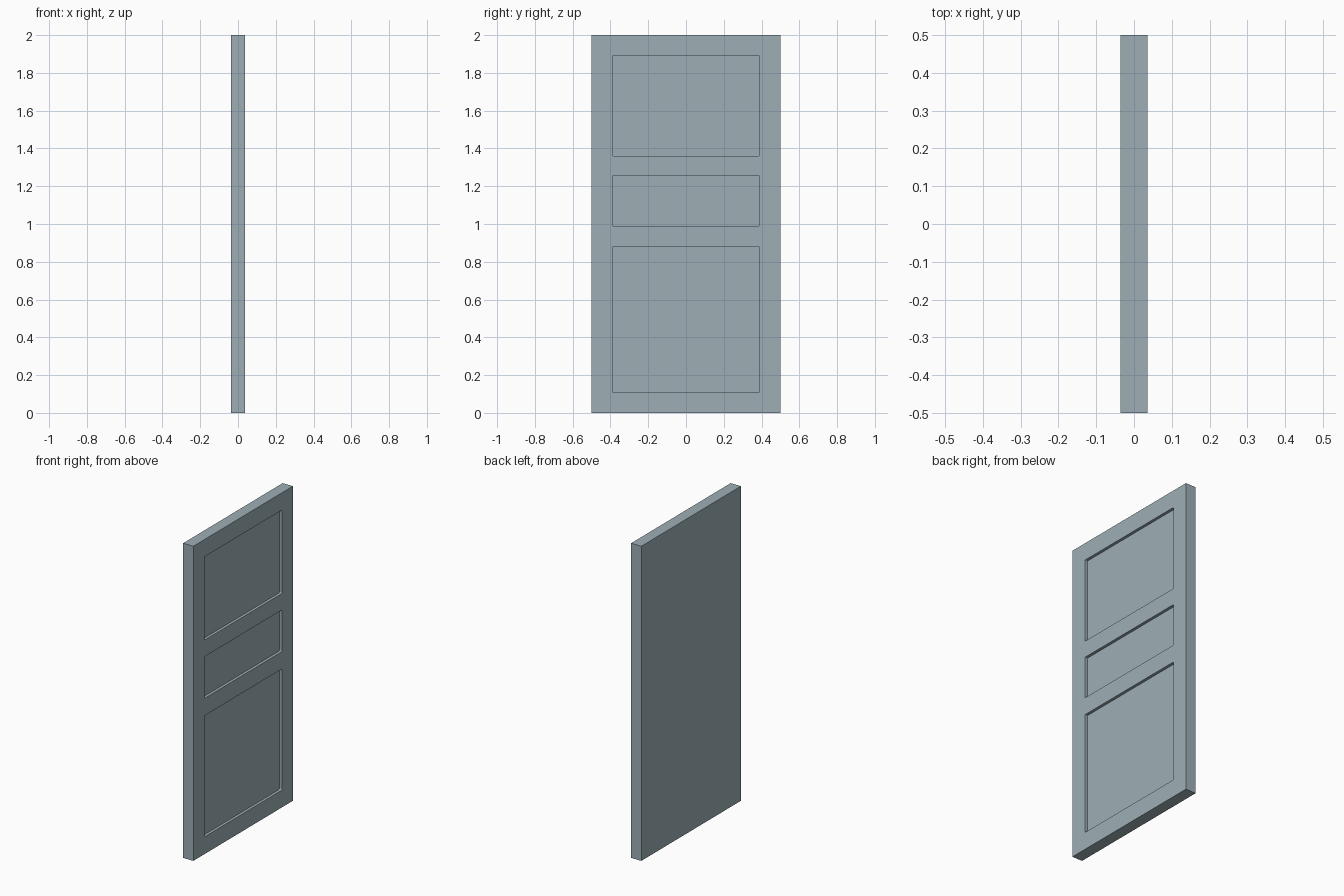
import bpy, bmesh
from mathutils import Matrix, Vector

default = bpy.data.objects.get("Cube")
if default:
    bpy.data.objects.remove(default, do_unlink=True)

THICK, WIDTH, HEIGHT = 0.072, 1.0, 2.0
RECESS, CORNER = 0.018, 0.006
FACE = THICK / 2
PANEL_WIDTH = 0.78
PANELS = [(0.11, 0.88), (0.99, 1.255), (1.36, 1.89)]  # bottom and top of each

# Paint
paint = bpy.data.materials.new("blue_grey_paint")
paint.use_nodes = True
colour = (0.34, 0.43, 0.47, 1)
paint.diffuse_color = colour
bsdf = next(n for n in paint.node_tree.nodes if n.type == "BSDF_PRINCIPLED")
bsdf.inputs["Base Color"].default_value = colour


def box(name, size, centre, corner=0):
    """Box whose edges along x can be rounded."""
    bm = bmesh.new()
    bmesh.ops.create_cube(bm, size=1, matrix=Matrix.Diagonal((*size, 1)))
    if corner:
        along_x = [e for e in bm.edges
                   if abs(e.verts[0].co.x - e.verts[1].co.x) > size[0] / 2]
        bmesh.ops.bevel(bm, geom=along_x, offset=corner, segments=3,
                        profile=0.5, affect="EDGES")
    bmesh.ops.translate(bm, verts=bm.verts, vec=Vector(centre))
    mesh = bpy.data.meshes.new(name)
    bm.to_mesh(mesh)
    bm.free()
    mesh.materials.append(paint)
    obj = bpy.data.objects.new(name, mesh)
    bpy.context.collection.objects.link(obj)
    return obj


# Door leaf
door = box("door_leaf", (THICK, WIDTH, HEIGHT), (0, 0, HEIGHT / 2))

# Three recessed panels, cut into the +x face only
cutters = []
for low, high in PANELS:
    cutter = box("panel_cutter", (RECESS * 2, PANEL_WIDTH, high - low),
                 (FACE, 0, (low + high) / 2), CORNER)
    cutter.hide_render = True
    cutters.append(cutter)
    cut = door.modifiers.new("panel_recess", "BOOLEAN")
    cut.operation = "DIFFERENCE"
    cut.solver = "EXACT"
    cut.object = cutter

# Bake the cuts and drop the helpers
bpy.context.view_layer.update()
graph = bpy.context.evaluated_depsgraph_get()
carved = bpy.data.meshes.new_from_object(door.evaluated_get(graph))
door.modifiers.clear()
door.data = carved
for cutter in cutters:
    bpy.data.objects.remove(cutter, do_unlink=True)
